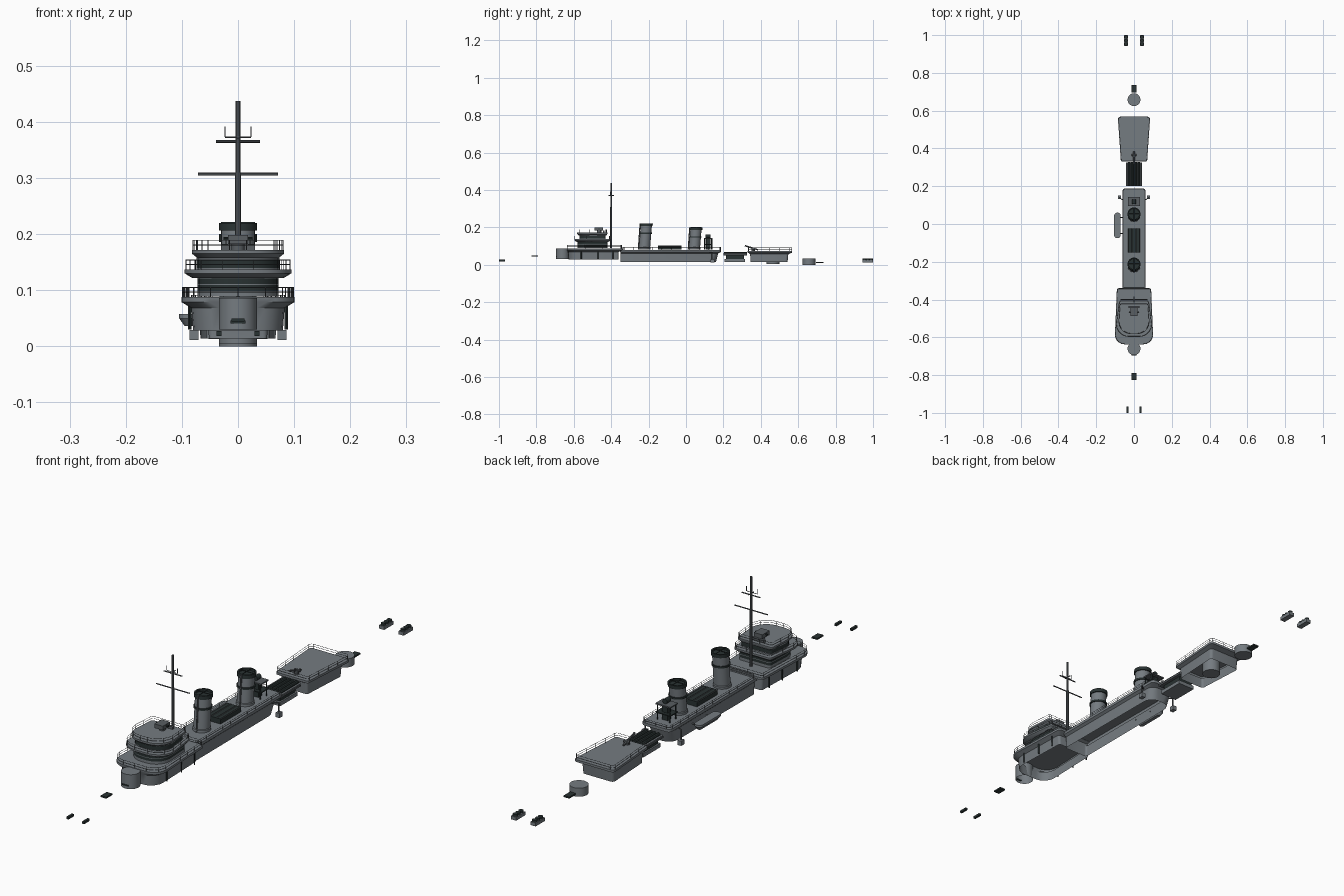
import bpy, bmesh, math
from mathutils import Vector, Matrix

if "Cube" in bpy.data.objects:
    bpy.data.objects.remove(bpy.data.objects["Cube"])


def material(name, c):
    m = bpy.data.materials.new(name)
    m.diffuse_color = (*c, 1)
    m.use_nodes = True
    m.node_tree.nodes["Principled BSDF"].inputs["Base Color"].default_value = m.diffuse_color
    return m


GREY = material("hull grey", (0.178, 0.2, 0.218))
MID = material("fittings grey", (0.1, 0.112, 0.122))
DARK = material("dark green grey", (0.022, 0.032, 0.032))


def finish(name, bm, mats, smooth=False):
    bmesh.ops.recalc_face_normals(bm, faces=bm.faces)
    me = bpy.data.meshes.new(name)
    bm.to_mesh(me)
    bm.free()
    ob = bpy.data.objects.new(name, me)
    bpy.context.collection.objects.link(ob)
    for m in mats:
        me.materials.append(m)
    if smooth:
        bpy.ops.object.select_all(action='DESELECT')
        ob.select_set(True)
        bpy.context.view_layer.objects.active = ob
        bpy.ops.object.shade_smooth_by_angle(angle=math.radians(35))
    return ob


def ring(hf, hb, yf, yb, rf, rb, n=5):
    """Plan outline: half widths and ends front/back, with rounded corners."""
    pts = []
    for sx, sy, h, y, r in ((1, -1, hf, yf, rf), (1, 1, hb, yb, rb),
                            (-1, 1, hb, yb, rb), (-1, -1, hf, yf, rf)):
        arc = [(sx * (h - r + r * math.sin(a)), y - sy * r + sy * r * math.cos(a))
               for a in (math.pi / 2 * i / n for i in range(n + 1))]
        pts += arc if sx * sy < 0 else arc[::-1]
    return pts


def loft(name, levels, bands=None, bottom=True):
    """Stack outlines; bands picks grey (0) or dark (1) between levels."""
    bm = bmesh.new()
    rows = [[bm.verts.new((x, y, z)) for x, y in r] for z, r in levels]
    n = len(rows[0])
    if bottom:
        bm.faces.new(rows[0])
    bm.faces.new(rows[-1])
    for k in range(len(rows) - 1):
        for i in range(n):
            j = (i + 1) % n
            f = bm.faces.new((rows[k][i], rows[k][j], rows[k + 1][j], rows[k + 1][i]))
            f.material_index = bands[k] if bands else 0
    return finish(name, bm, [GREY, DARK], True)


def beams(name, items, mat, n=4):
    """Straight bars from a to b with radius r."""
    bm = bmesh.new()
    for a, b, r in items:
        a, b = Vector(a), Vector(b)
        d = b - a
        m = Matrix.Translation((a + b) / 2) @ d.to_track_quat('Z', 'Y').to_matrix().to_4x4()
        bmesh.ops.create_cone(bm, cap_ends=True, segments=n, radius1=r, radius2=r,
                              depth=d.length, matrix=m)
    return finish(name, bm, [mat], n > 6)


def box(name, x0, x1, y0, y1, z0, z1, mat):
    bm = bmesh.new()
    bmesh.ops.create_cube(bm, size=1, matrix=Matrix.Translation(
        ((x0 + x1) / 2, (y0 + y1) / 2, (z0 + z1) / 2)) @ Matrix.Diagonal(
        (x1 - x0, y1 - y0, z1 - z0, 1)))
    return finish(name, bm, [mat])


def railing(name, pts, z, h=0.017, gap=0.05):
    """Two rails and evenly spaced posts round an outline."""
    items = []
    for i, p in enumerate(pts):
        q = pts[(i + 1) % len(pts)]
        L = math.dist(p, q)
        if L < 1e-5:
            continue
        for k in (0.5, 1):
            items.append(((*p, z + h * k), (*q, z + h * k), 0.0008))
        m = max(1, round(L / gap))
        for j in range(m if L > gap / 2 else i % 3 == 0):
            x, y = (p[c] + (q[c] - p[c]) * j / m for c in (0, 1))
            items.append(((x, y, z), (x, y, z + h), 0.0008))
    beams(name, items, MID)


# Forward deckhouse, an open-bottomed shell with overhanging deck, and gun mount ahead
loft("forward_house", [(0.028, ring(.08, .074, -.627, -.36, .05, .01)),
                       (0.068, ring(.083, .077, -.63, -.36, .05, .01)),
                       (0.079, ring(.101, .091, -.637, -.34, .05, .01)),
                       (0.088, ring(.101, .091, -.637, -.34, .05, .01))], bottom=False)
railing("forward_rail", ring(.099, .089, -.635, -.342, .05, .01), .088)
mount = ring(.034, .034, -.694, -.626, .0339, .0339, 8)
loft("forward_gun_mount", [(.03, mount), (.086, mount)], bottom=False)
box("mount_slot", -.013, .013, -.696, -.69, .041, .046, DARK)

# Bridge: two storeys with dark window bands and overhanging decks
b1 = ring(.072, .068, -.58, -.42, .06, .01)
b2 = ring(.074, .066, -.57, -.43, .06, .01)
loft("bridge_lower", [(.0885, b1), (.099, b1), (.109, b1), (.111, b1), (.121, b1), (.126, b1)],
     [0, 1, 0, 1, 0])
loft("bridge_wing_deck", [(.122, ring(.082, .075, -.585, -.415, .06, .01)),
                          (.13, ring(.095, .08, -.597, -.405, .065, .01)),
                          (.137, ring(.095, .08, -.597, -.405, .065, .01))])
railing("bridge_wing_rail", ring(.093, .078, -.595, -.407, .065, .01), .137)
loft("bridge_upper", [(.136, b2), (.14, b2), (.155, b2), (.16, b2)], [0, 1, 0])
loft("bridge_roof", [(.157, ring(.072, .066, -.573, -.425, .055, .01)),
                     (.165, ring(.082, .076, -.583, -.42, .065, .01)),
                     (.172, ring(.082, .076, -.583, -.42, .065, .01))])
railing("bridge_roof_rail", ring(.08, .074, -.58, -.422, .065, .01), .172)
box("director_base", -.03, .03, -.445, -.435, .172, .182, MID)
beams("director_pedestal", [((0, -.465, .172), (0, -.465, .186), .012)], MID, 12)
box("director_box", -.018, .018, -.488, -.443, .182, .198, MID)
beams("director_arms", [((-.026, -.465, .192), (.026, -.465, .192), .003)], DARK, 8)

# Mast with yards and aerial fork
beams("mast", [((0, -.4, .0885), (0, -.4, .31), .0055),
               ((0, -.4, .31), (0, -.4, .437), .0045)], MID, 10)
beams("mast_yards", [((-.071, -.4, .307), (.071, -.4, .307), .0025),
                     ((-.039, -.4, .365), (.039, -.4, .365), .0025),
                     ((-.023, -.405, .373), (.023, -.405, .373), .0013),
                     ((-.023, -.405, .373), (-.023, -.405, .392), .0013),
                     ((.023, -.405, .373), (.023, -.405, .392), .0013),
                     ((0, -.415, .371), (0, -.385, .371), .002)], MID, 6)

# Long middle deckhouse, open underneath
loft("middle_house", [(.014, ring(.052, .05, -.35, .16, .008, .04)),
                      (.061, ring(.053, .053, -.35, .172, .008, .03)),
                      (.069, ring(.062, .062, -.352, .188, .008, .015)),
                      (.08, ring(.062, .062, -.352, .188, .008, .015))], bottom=False)
railing("middle_rail", ring(.06, .06, -.338, .186, .008, .015), .08, .014)


# Raked funnels with collar and dark caps
def funnel(name, y, top):
    bm = bmesh.new()
    prof = [(.081, .033), (.09, .033), (.092, .03), (top - .055, .03), (top - .055, .034),
            (top - .048, .034), (top - .048, .03), (top - .014, .03), (top - .014, .034),
            (top, .034), (top, .028), (top - .008, .028)]
    rows = [[bm.verts.new((r * math.cos(i * math.tau / 28),
                           y + (z - .15) * .08 + r * math.sin(i * math.tau / 28), z))
             for i in range(28)] for z, r in prof]
    for k in range(len(rows) - 1):
        for i in range(28):
            j = (i + 1) % 28
            f = bm.faces.new((rows[k][i], rows[k][j], rows[k + 1][j], rows[k + 1][i]))
            f.material_index = int(k >= 7 or 3 <= k <= 5)
    bm.faces.new(rows[0])
    bm.faces.new(rows[-1]).material_index = 1
    finish(name, bm, [GREY, DARK], True)
    yt = y + (top - .15) * .08
    beams(name + "_grille", [((-.03, yt, top), (.03, yt, top), .0015),
                             ((0, yt - .03, top), (0, yt + .03, top), .0015)], DARK)
    beams(name + "_pipe", [((0, y - .038, .081), (0, yt - .034, top), .003)], MID, 8)


funnel("front_funnel", -.217, .22)
funnel("rear_funnel", .05, .2)

# Engine skylight between the funnels
box("skylight", -.03, .03, -.15, -.025, .0805, .1, DARK)
beams("skylight_bars", [((x, -.15, .1), (x, -.025, .1), .002)
                        for x in (-.03, -.012, .012, .03)], MID)

# Searchlight tower behind the rear funnel
beams("tower_legs", [((s * .026, y, .0805), (s * .026, y, .14), .003)
                     for s in (-1, 1) for y in (.1, .138)], DARK)
box("tower_lower_platform", -.032, .032, .096, .142, .106, .11, DARK)
box("tower_upper_platform", -.032, .032, .096, .142, .138, .143, MID)
box("tower_core", -.012, .012, .108, .13, .0805, .138, DARK)
beams("searchlight", [((0, .105, .153), (0, .13, .153), .01)], DARK, 14)

# Boat on the left side, on its brackets
loft("side_boat", [(z, [(x * k - .088, y) for x, y in r]) for z, k, r in (
    (.036, .7, ring(.01, .01, -.065, .05, .009, .009)),
    (.05, 1, ring(.017, .017, -.075, .06, .015, .015)),
    (.058, 1, ring(.017, .017, -.075, .06, .015, .015)))])
beams("boat_brackets", [((-.05, y, .045), (-.085, y, .045), .003) for y in (-.05, .035)], MID)

# Hanging fittings on each side
for s, side in ((-1, "left"), (1, "right")):
    x = s * .078
    box(side + "_hanging_box", x - .008, x + .008, .132, .152, .011, .029, GREY)
    beams(side + "_davit", [((x, .14, .028), (x, .14, .066), .0025),
                            ((x, .14, .066), (s * .05, .12, .066), .0025)], MID, 6)
    beams(side + "_house_struts", [((s * .086, y, .03), (s * .086, y, .072), .003)
                                   for y in (-.56, -.47, -.39)], DARK)

# Tube launcher between the deckhouses
box("launcher_base", -.036, .036, .207, .315, .015, .03, GREY)
box("launcher_body", -.03, .03, .215, .31, .03, .052, DARK)
box("launcher_bed", -.043, .043, .2, .325, .05, .057, MID)
beams("launcher_tubes", [((x, .203, .06), (x, .327, .06), .008)
                         for x in (-.025, -.008, .008, .025)], DARK, 10)
beams("launcher_ribs", [((x, .2, .06), (x, .325, .06), .004) for x in (-.038, .038)], GREY)

# Aft deckhouse, open underneath, widening to the rear, with a small gun
loft("aft_house", [(.014, ring(.057, .067, .345, .543, .01, .012)),
                   (.057, ring(.058, .069, .343, .547, .01, .012)),
                   (.065, ring(.07, .085, .33, .568, .008, .012)),
                   (.074, ring(.07, .085, .33, .568, .008, .012))], bottom=False)
railing("aft_rail", ring(.068, .083, .332, .566, .008, .012), .074)
beams("aft_underside_drum", [((0, .465, .004), (0, .465, .07), .034)], GREY, 28)
beams("aft_gun", [((0, .385, .08), (0, .315, .102), .004),
                  ((0, .36, .0745), (0, .36, .09), .009),
                  ((-.012, .365, .086), (.012, .365, .086), .005)], MID, 8)

# Aft gun mount, deck hatches and end fittings
beams("aft_gun_mount", [((0, .658, 0), (0, .658, .033), .034)], GREY, 32)
box("aft_hatch", -.012, .012, .695, .735, .009, .015, DARK)
box("forward_hatch", -.012, .012, -.827, -.79, .044, .05, DARK)
for s, side in ((-1, "left"), (1, "right")):
    x = s * .042
    box(side + "_stern_rack", x - .011, x + .011, .943, 1, .013, .026, GREY)
    beams(side + "_stern_drums", [((x, y, .026), (x, y, .034), .009)
                                  for y in (.954, .972, .99)], DARK, 12)
    x = s * .034
    box(side + "_bow_bitt", x - .0045, x + .0045, -1, -.967, .018, .027, DARK)
